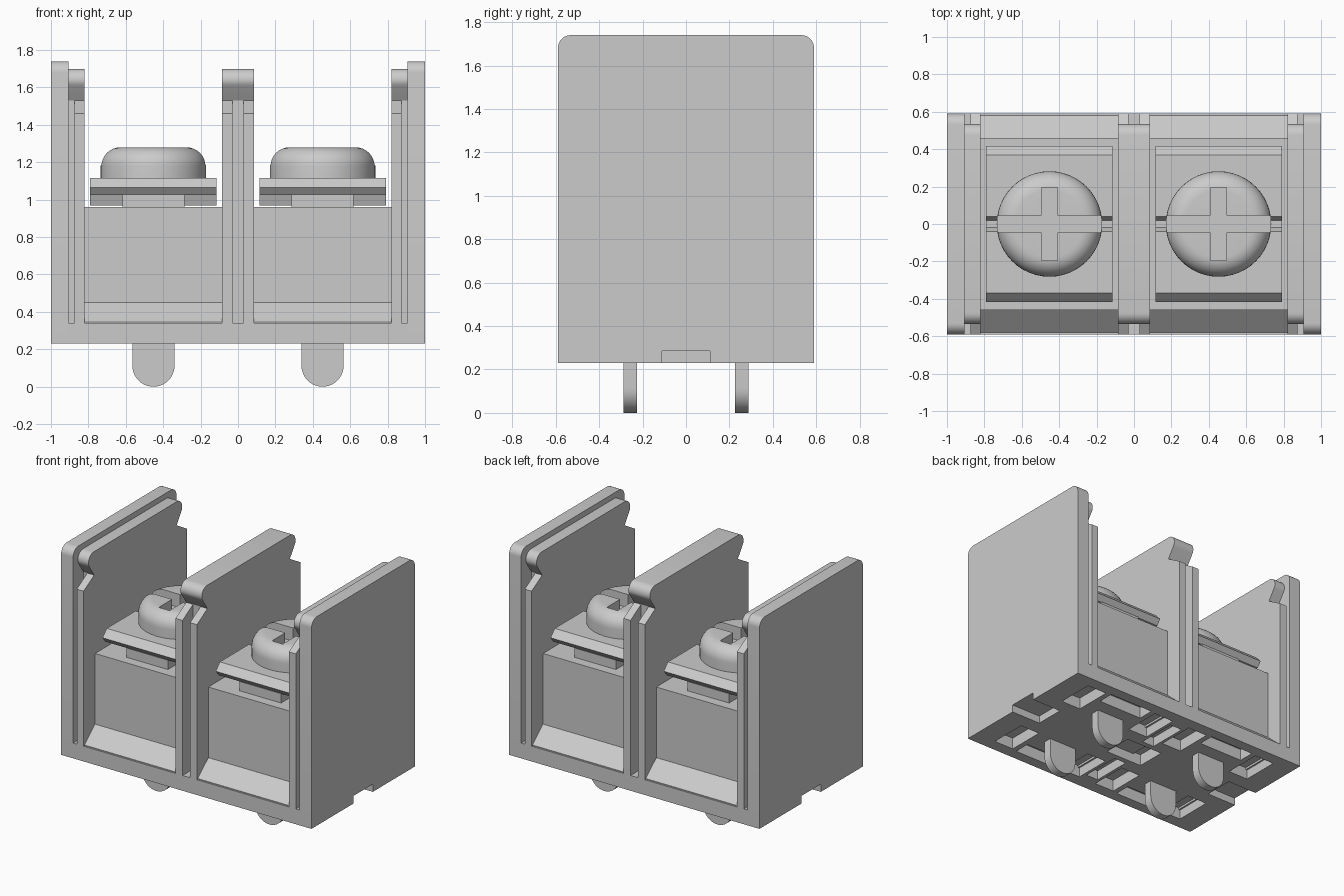
import bpy, bmesh, math

if "Cube" in bpy.data.objects:
    bpy.data.objects.remove(bpy.data.objects["Cube"], do_unlink=True)

GREY = bpy.data.materials.new("light_grey")
GREY.use_nodes = True
colour = (0.6, 0.6, 0.6, 1)
GREY.diffuse_color = colour
GREY.node_tree.nodes["Principled BSDF"].inputs["Base Color"].default_value = colour


def finish(name, bm, smooth=False):
    bmesh.ops.recalc_face_normals(bm, faces=bm.faces[:])
    mesh = bpy.data.meshes.new(name)
    bm.to_mesh(mesh)
    bm.free()
    mesh.materials.append(GREY)
    ob = bpy.data.objects.new(name, mesh)
    bpy.context.collection.objects.link(ob)
    if smooth:
        bpy.ops.object.select_all(action="DESELECT")
        ob.select_set(True)
        bpy.context.view_layer.objects.active = ob
        bpy.ops.object.shade_smooth_by_angle(angle=math.radians(30))
    return ob


def prism(name, profile, start, end, axis="x", smooth=False):
    """Extrude a (y, z) profile along x, or an (x, z) profile along y."""
    bm = bmesh.new()
    place = (lambda p, d: (d, p[0], p[1])) if axis == "x" else (lambda p, d: (p[0], d, p[1]))
    a, b = ([bm.verts.new(place(p, d)) for p in profile] for d in (start, end))
    bm.faces.new(a)
    bm.faces.new(b)
    for i in range(len(a)):
        j = (i + 1) % len(a)
        bm.faces.new((a[i], a[j], b[j], b[i]))
    return finish(name, bm, smooth)


def symmetric(half):
    """Complete a profile given its negative side from bottom to top."""
    return half + [(-p, z) for p, z in reversed(half)]


def arc(cx, cz, r, a0, a1, steps=8):
    angles = [math.radians(a0 + (a1 - a0) * i / steps) for i in range(steps + 1)]
    return [(cx + r * math.cos(t), cz + r * math.sin(t)) for t in angles]


def box(name, x, y, z):
    return prism(name, [(y[0], z[0]), (y[1], z[0]), (y[1], z[1]), (y[0], z[1])], *x)


def cut(ob, cutters):
    bpy.context.view_layer.objects.active = ob
    for c in cutters:
        c.hide_render = True
        mod = ob.modifiers.new("cut", "BOOLEAN")
        mod.operation = "DIFFERENCE"
        mod.solver = "EXACT"
        mod.object = c
        bpy.ops.object.modifier_apply(modifier=mod.name)
        bpy.data.objects.remove(c, do_unlink=True)


BOTTOM, FLOOR, DEPTH, CELL = 0.23, 0.34, 0.59, 0.452

# Moulded base with pockets in its underside
base = box("base", (-0.91, 0.91), (-DEPTH, DEPTH), (BOTTOM, FLOOR))
pockets = []


def pocket(x, y, w, d, top=0.315):
    pockets.append(box("cutter", (x - w / 2, x + w / 2), (y - d / 2, y + d / 2), (0.2, top)))


for sx in (-1, 1):
    pocket(sx * 0.86, 0, 0.2, 0.22, 0.285)
    for sy in (-1, 1):
        pocket(sx * CELL, sy * 0.45, 0.36, 0.12)
        for side in (-1, 1):
            pocket(sx * CELL + side * 0.3, sy * 0.36, 0.16, 0.28)
pocket(0, 0, 0.3, 0.22)
for sy in (-1, 1):
    pocket(0, sy * 0.3, 0.1, 0.3)
cut(base, pockets)

# Wall, rib and strip profiles, as (y, z)
wall_profile = symmetric([(-0.11, 0.285), (-0.11, BOTTOM), (-DEPTH, BOTTOM)]
                         + arc(-DEPTH + 0.06, 1.68, 0.06, 180, 90))
rib_profile = symmetric([(-0.47, 0.3), (-0.47, 1.53), (-0.525, 1.61)]
                        + arc(-0.475, 1.64, 0.06, 195, 90))
strip_profile = symmetric([(-DEPTH, 0.3), (-DEPTH, 1.46), (-0.47, 1.53)])

prism("centre_rib", rib_profile, -0.085, 0.085, smooth=True)

# Terminal parts
body_profile = symmetric([(-0.58, FLOOR - 0.01), (-0.58, FLOOR + 0.005),
                          (-0.46, 0.45), (-0.46, 0.96)])
clamp_profile = symmetric([(-0.02, 0.97), (-0.04, 1.025), (-0.385, 1.025),
                           (-0.417, 1.065), (-0.37, 1.115), (-0.04, 1.115), (-0.02, 1.07)])
pin_outline = [(-0.1125, 0.3)] + arc(0, 0.1125, 0.1125, 180, 360, 20) + [(0.1125, 0.3)]


def screw(name, x):
    bm = bmesh.new()
    profile = [(0, 1.06), (0.282, 1.06)] + arc(0.182, 1.18, 0.1, 0, 90) + [(0, 1.28)]
    verts = [bm.verts.new((x + r, 0, z)) for r, z in profile]
    edges = [bm.edges.new(pair) for pair in zip(verts, verts[1:])]
    bmesh.ops.spin(bm, geom=verts + edges, cent=(x, 0, 0), axis=(0, 0, 1),
                   angle=math.tau, steps=48)
    bmesh.ops.remove_doubles(bm, verts=bm.verts[:], dist=1e-4)
    ob = finish(name, bm, True)
    cut(ob, [box("cutter", (x - 0.4, x + 0.4), (-0.045, 0.045), (1.185, 1.4)),
             box("cutter", (x - 0.043, x + 0.043), (-0.195, 0.195), (1.185, 1.4))])


for s, label in ((1, "left"), (-1, "right")):
    prism(label + "_outer_wall", wall_profile, s * 0.905, s, smooth=True)
    prism(label + "_inner_rib", rib_profile, s * 0.82, s * 0.907, smooth=True)
    prism(label + "_outer_strip", strip_profile, s * 0.82, s * 0.875)
    prism(label + "_centre_strip", strip_profile, s * 0.03, s * 0.085)
    x = s * CELL
    prism(label + "_terminal_body", body_profile, s * 0.08, s * 0.822)
    prism(label + "_clamp_plate", clamp_profile, x - 0.338, x + 0.338)
    box(label + "_clamp_pad", (x - 0.165, x + 0.165), (-0.39, 0.39), (0.95, 1.027))
    screw(label + "_screw", x)
    for sy, end in ((-1, "front"), (1, "back")):
        prism(f"{label}_{end}_pin", [(x + px, z) for px, z in pin_outline],
              sy * 0.225, sy * 0.288, "y", True)
